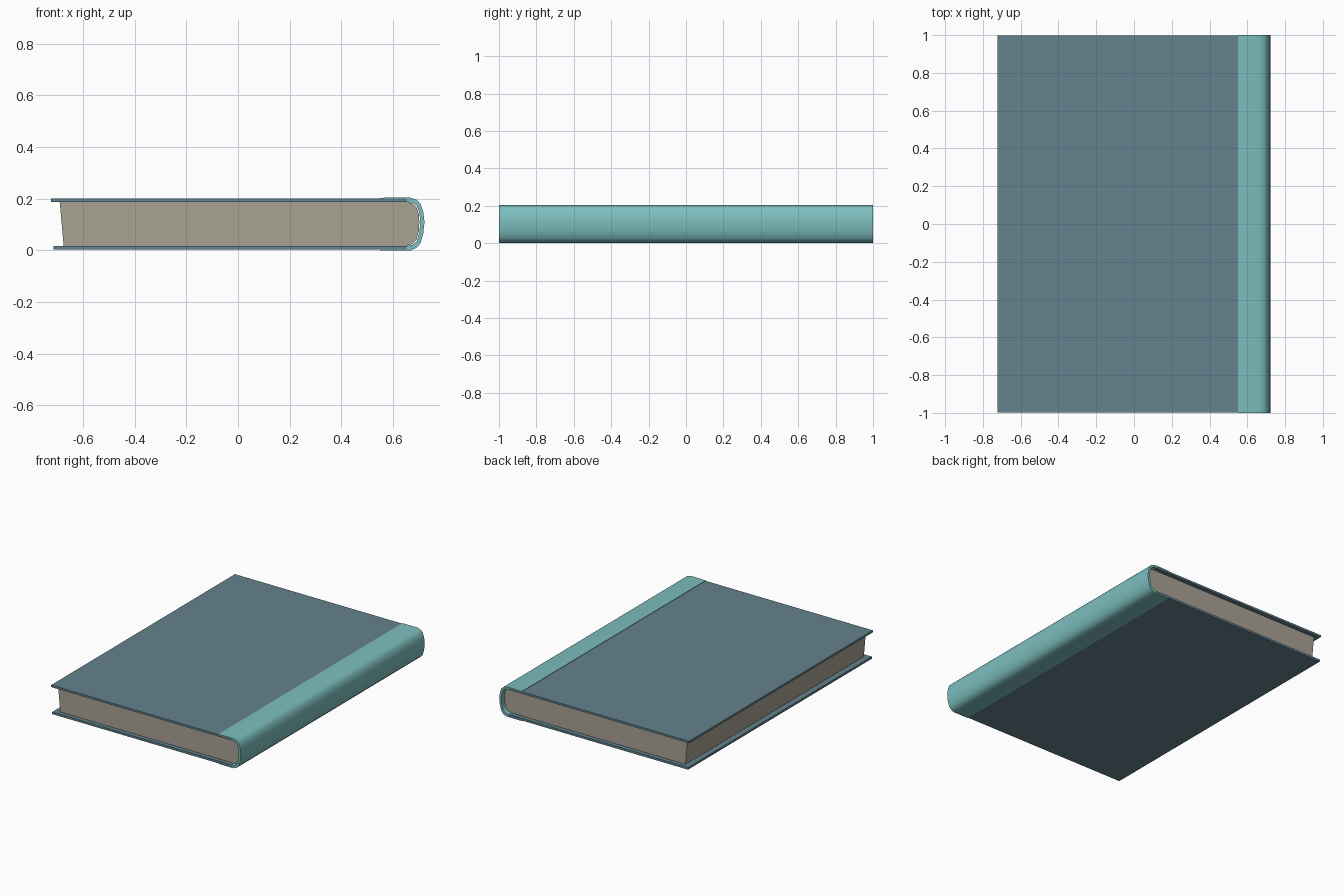
import bpy, bmesh, math

if "Cube" in bpy.data.objects:
    bpy.data.objects.remove(bpy.data.objects["Cube"])


def material(name, rgb):
    m = bpy.data.materials.new(name)
    m.diffuse_color = (*rgb, 1.0)
    m.use_nodes = True
    m.node_tree.nodes["Principled BSDF"].inputs["Base Color"].default_value = m.diffuse_color
    return m


cover_mat = material("slate blue cover", (0.130, 0.223, 0.270))
spine_mat = material("teal cloth", (0.205, 0.515, 0.515))
paper_mat = material("aged paper", (0.392, 0.361, 0.296))


def extrude_profile(name, profile, half_length, mat):
    """Extrude a closed x/z profile along y, centred on y = 0."""
    bm = bmesh.new()
    face = bm.faces.new([bm.verts.new((x, -half_length, z)) for x, z in profile])
    out = bmesh.ops.extrude_face_region(bm, geom=[face])
    verts = [g for g in out["geom"] if isinstance(g, bmesh.types.BMVert)]
    bmesh.ops.translate(bm, verts=verts, vec=(0, 2 * half_length, 0))
    bmesh.ops.recalc_face_normals(bm, faces=bm.faces)
    me = bpy.data.meshes.new(name)
    bm.to_mesh(me)
    bm.free()
    me.materials.append(mat)
    ob = bpy.data.objects.new(name, me)
    bpy.context.collection.objects.link(ob)
    bpy.ops.object.select_all(action='DESELECT')
    ob.select_set(True)
    bpy.context.view_layer.objects.active = ob
    bpy.ops.object.shade_smooth_by_angle(angle=math.radians(55))
    return ob


# Cover boards
for name, left, z0, z1 in (("top_cover", -0.723, 0.187, 0.201),
                           ("bottom_cover", -0.715, 0.003, 0.018)):
    extrude_profile(name, [(left, z0), (0.652, z0), (0.652, z1), (left, z1)],
                    0.999, cover_mat)

# Cloth spine wrapping over the back of both boards
outer = [(0.55, 0.204), (0.665, 0.205), (0.69, 0.197), (0.706, 0.182),
         (0.717, 0.15), (0.722, 0.11), (0.717, 0.065), (0.706, 0.027),
         (0.69, 0.01), (0.667, 0.0), (0.55, 0.0)]
inner = [(0.55, 0.0035), (0.652, 0.0035), (0.652, 0.018), (0.675, 0.022),
         (0.692, 0.036), (0.702, 0.07), (0.706, 0.11), (0.702, 0.145),
         (0.692, 0.174), (0.675, 0.186), (0.652, 0.187), (0.652, 0.2005),
         (0.55, 0.2005)]
extrude_profile("spine", outer + inner, 1.0, spine_mat)

# Page block: slanted fore edge, rounded back
pages = [(-0.69, 0.1868), (0.65, 0.1868), (0.675, 0.183), (0.69, 0.17),
         (0.70, 0.14), (0.702, 0.11), (0.70, 0.075), (0.69, 0.04),
         (0.675, 0.025), (0.65, 0.0182), (-0.675, 0.0182)]
extrude_profile("page_block", pages, 0.97, paper_mat)
